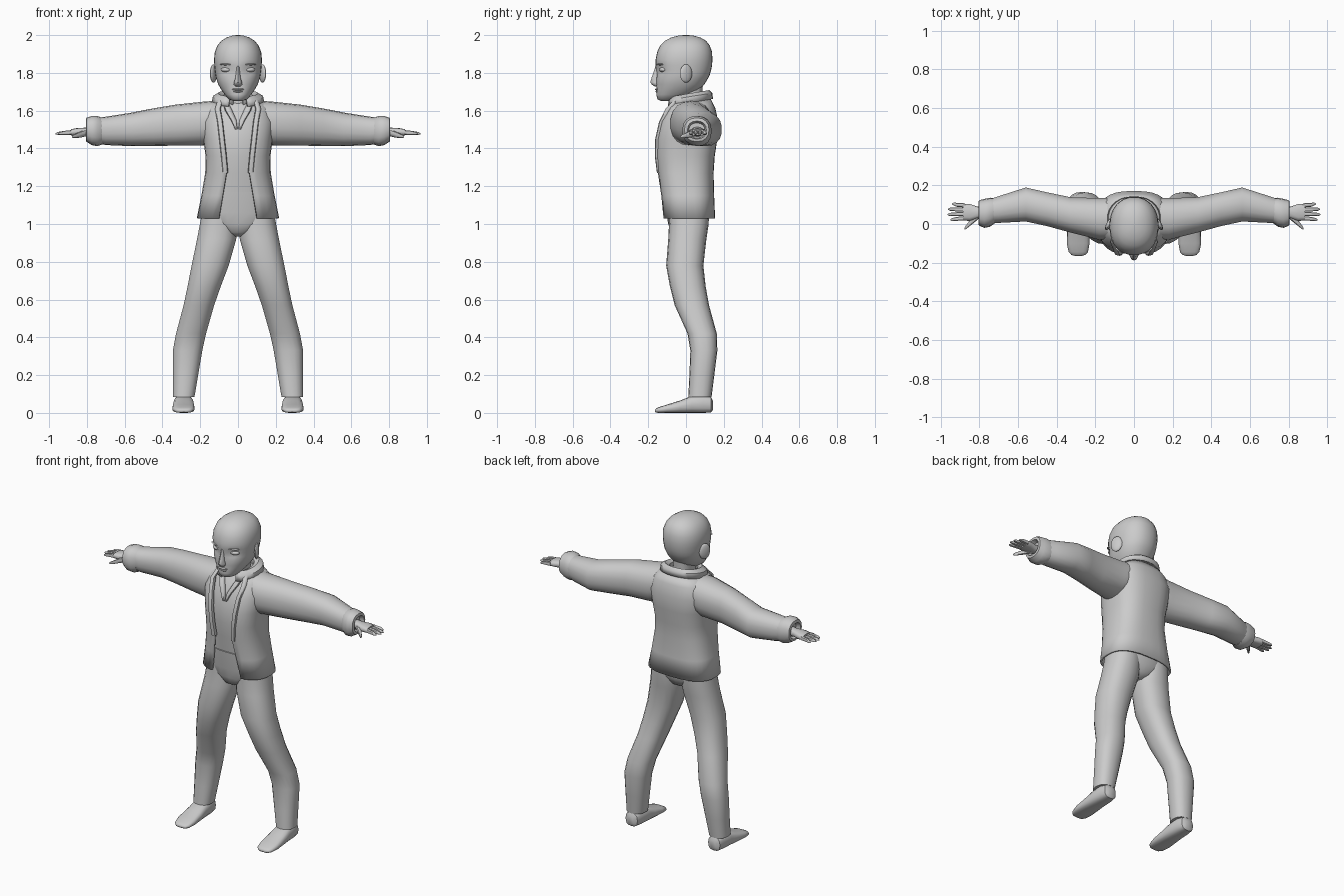
import bpy, bmesh, math
from mathutils import Vector


def finish(name, bm, mirror=False, thick=0, angle=45):
    bmesh.ops.recalc_face_normals(bm, faces=bm.faces)
    me = bpy.data.meshes.new(name)
    bm.to_mesh(me)
    bm.free()
    ob = bpy.data.objects.new(name, me)
    bpy.context.collection.objects.link(ob)
    bpy.ops.object.select_all(action='DESELECT')
    ob.select_set(True)
    bpy.context.view_layer.objects.active = ob
    bpy.ops.object.shade_smooth_by_angle(angle=math.radians(angle))
    if thick:
        mod = ob.modifiers.new("thickness", 'SOLIDIFY')
        mod.thickness, mod.offset = thick, 0
    if mirror:
        mod = ob.modifiers.new("mirror", 'MIRROR')
        mod.use_mirror_merge = False
    return ob


def tube(name, axis, rows, n=16, power=2.3, gaps=None, mirror=False, thick=0,
         shape=None, angle=45, caps=True):
    """Loft rounded sections: row = (t, a0, a1, b0, b1) along the axis.
    gaps = half width of an opening at the front of each section."""
    bm = bmesh.new()
    rings = []
    for i, (t, a0, a1, b0, b1) in enumerate(rows):
        w, d = (a1 - a0) / 2, (b1 - b0) / 2
        start, count = 0, n
        if gaps:
            start = math.asin(min(1, (gaps[i] / w)) ** (power / 2))
        ring = []
        for k in range(count + (1 if gaps else 0)):
            g = start + (2 * math.pi - 2 * start) * k / count
            s, c = math.sin(g), -math.cos(g)
            a = (a0 + a1) / 2 + w * math.copysign(abs(s) ** (2 / power), s)
            b = (b0 + b1) / 2 + d * math.copysign(abs(c) ** (2 / power), c)
            p = Vector({'x': (t, a, b), 'y': (a, t, b), 'z': (a, b, t)}[axis])
            ring.append(bm.verts.new(shape(p) if shape else p))
        rings.append(ring)
    for r, q in zip(rings, rings[1:]):
        m = len(r)
        for k in range(m - 1 if gaps else m):
            bm.faces.new((r[k], r[(k + 1) % m], q[(k + 1) % m], q[k]))
    if caps and not gaps:
        bm.faces.new(rings[0])
        bm.faces.new(rings[-1])
    return finish(name, bm, mirror, thick, angle)


def sym(rows):
    """Rows (z, half width, front, back) centred on x = 0."""
    return [(z, -w, w, f, b) for z, w, f, b in rows]


def blob(name, loc, size, mirror=False, tilt=0):
    bm = bmesh.new()
    bmesh.ops.create_uvsphere(bm, u_segments=14, v_segments=8, radius=1)
    bmesh.ops.scale(bm, vec=size, verts=bm.verts)
    ob = finish(name, bm, mirror)
    for v in ob.data.vertices:
        x, y, z = v.co
        c, s = math.cos(tilt), math.sin(tilt)
        v.co = Vector((x * c - y * s, x * s + y * c, z)) + Vector(loc)


# Head with eye hollows
def face(p):
    if p.y < -0.05:
        r = ((abs(p.x) - 0.062) / 0.03) ** 2 + ((p.z - 1.815) / 0.022) ** 2
        p.y += 0.016 * math.exp(-r)
    return p


tube("head", 'z', sym([
    (1.652, .025, -.135, -.07), (1.660, .048, -.151, -.02),
    (1.685, .070, -.157, .03), (1.71, .088, -.155, .072),
    (1.74, .105, -.157, .098), (1.77, .115, -.157, .116),
    (1.79, .119, -.156, .126), (1.815, .122, -.158, .133),
    (1.84, .125, -.162, .138), (1.87, .127, -.161, .140),
    (1.91, .123, -.153, .138), (1.945, .109, -.137, .126),
    (1.97, .088, -.112, .106), (1.988, .06, -.077, .075),
    (1.997, .03, -.04, .04), (2.0, .008, -.01, .01)]),
    n=32, power=2.2, shape=face, angle=60)
tube("nose", 'z', sym([
    (1.728, .012, -.165, -.13), (1.738, .024, -.180, -.13),
    (1.75, .022, -.189, -.13), (1.775, .014, -.182, -.13),
    (1.815, .010, -.168, -.12), (1.85, .013, -.158, -.12)]), n=10, power=2)
blob("eyelid", (.064, -.122, 1.817), (.028, .018, .013), True, .35)
blob("eyebrow", (.062, -.137, 1.845), (.036, .012, .005), True, .38)
blob("upper_lip", (0, -.152, 1.713), (.032, .012, .006))
blob("lower_lip", (0, -.151, 1.702), (.025, .011, .006))
blob("ear", (.130, 0, 1.797), (.013, .036, .049), True, .45)
tube("neck", 'z', sym([(1.54, .075, -.06, .09), (1.62, .06, -.052, .085),
                       (1.68, .056, -.055, .085), (1.75, .06, -.05, .09)]))

# Jacket: open-fronted shell, z / half width / front / back
jacket = [(1.03, .212, -.12, .148), (1.15, .188, -.13, .143),
          (1.27, .168, -.146, .140), (1.36, .166, -.157, .146),
          (1.45, .178, -.155, .160), (1.54, .188, -.135, .165),
          (1.61, .165, -.100, .150), (1.66, .115, -.055, .125)]
opening = [.10, .08, .06, .068, .078, .088, .10, .085]
tube("jacket_body", 'z', sym(jacket), n=28, power=2.7, gaps=opening, thick=.012)
tube("jacket_lapel", 'z', [(z, g - .008, g + .022, f - .008, f + .022)
     for (z, w, f, b), g in zip(jacket[2:], opening[2:])], n=8, mirror=True)
tube("shirt", 'z', sym([(z, w - .02, f + .022, b - .02)
                        for z, w, f, b in jacket[1:]]), n=24, power=2.5)


# Folded collar, lower at the front
def slope(p):
    p.z += .17 * (p.y - .10)
    return p


tube("collar", 'z', sym([
    (1.645, .072, -.055, .098), (1.69, .082, -.062, .105),
    (1.70, .105, -.075, .122), (1.685, .130, -.092, .135),
    (1.655, .135, -.098, .138)]), n=24, power=2.2,
    gaps=[.025, .025, .035, .045, .05], thick=.01, shape=slope)
tube("shirt_collar", 'z', [(1.50, .002, .014, -.142, -.118),
     (1.55, .008, .038, -.130, -.10), (1.60, .03, .068, -.105, -.075),
     (1.64, .05, .08, -.075, -.04)], n=8, mirror=True)

# Sleeves with flared cuffs
tube("sleeve", 'x', [
    (.08, -.08, .135, 1.46, 1.655), (.18, -.083, .135, 1.415, 1.648),
    (.33, -.045, .140, 1.415, 1.632), (.45, -.012, .165, 1.413, 1.612),
    (.56, .012, .190, 1.412, 1.590), (.70, .005, .145, 1.418, 1.568),
    (.76, .002, .125, 1.43, 1.56)], n=18, power=2.3, mirror=True)
tube("cuff", 'x', [
    (.72, .004, .135, 1.42, 1.562), (.745, -.014, .136, 1.412, 1.572),
    (.775, -.020, .130, 1.418, 1.572), (.803, -.008, .122, 1.436, 1.562),
    (.806, .008, .108, 1.45, 1.545), (.78, .015, .10, 1.455, 1.535)],
    n=16, mirror=True)

# Hands
tube("palm", 'x', [
    (.77, .03, .09, 1.462, 1.515), (.81, .03, .09, 1.466, 1.51),
    (.85, .016, .104, 1.466, 1.508), (.885, .018, .105, 1.468, 1.502)],
    n=12, power=2.6, mirror=True)
for i, tip in enumerate((.95, .965, .962, .942)):
    y, spread = .030 + .022 * i, .005 * (i - 1.5)
    tube("finger_%d" % (i + 1), 'x', [
        (.875, y - .011, y + .011, 1.472, 1.498),
        (.92, y + spread / 2 - .010, y + spread / 2 + .010, 1.472, 1.493),
        (tip - .01, y + spread - .008, y + spread + .008, 1.472, 1.487),
        (tip, y + spread - .003, y + spread + .003, 1.475, 1.481)],
        n=8, mirror=True)
tube("thumb", 'x', [
    (.80, .03, .075, 1.466, 1.50), (.83, .005, .045, 1.458, 1.492),
    (.855, -.015, .012, 1.455, 1.48), (.872, -.028, -.010, 1.455, 1.472),
    (.878, -.030, -.022, 1.458, 1.467)], n=8, mirror=True)

# Trousers
tube("trouser_hips", 'z', sym([
    (.935, .025, -.045, .06), (.955, .075, -.08, .095),
    (1.0, .165, -.094, .118), (1.06, .188, -.105, .128),
    (1.17, .166, -.118, .122)]), n=24, power=2.4)
tube("trouser_leg", 'z', [
    (1.07, .01, .190, -.09, .122), (1.0, .004, .203, -.09, .120),
    (.92, .008, .218, -.094, .108), (.78, .048, .247, -.105, .092),
    (.67, .09, .268, -.085, .104), (.57, .125, .289, -.06, .122),
    (.42, .168, .329, .008, .163), (.33, .188, .346, .023, .166),
    (.20, .21, .346, .018, .150), (.083, .23, .346, .012, .135)],
    n=18, power=2.3, mirror=True)

# Shoes
tube("shoe", 'y', [
    (.142, .265, .31, .015, .065), (.132, .247, .329, .002, .085),
    (.09, .238, .338, 0, .095), (.03, .235, .341, 0, .090),
    (-.03, .231, .346, 0, .066), (-.10, .230, .348, 0, .044),
    (-.145, .238, .338, 0, .030), (-.160, .252, .324, .002, .022),
    (-.165, .27, .306, .006, .016)], n=16, power=2.8, mirror=True)
